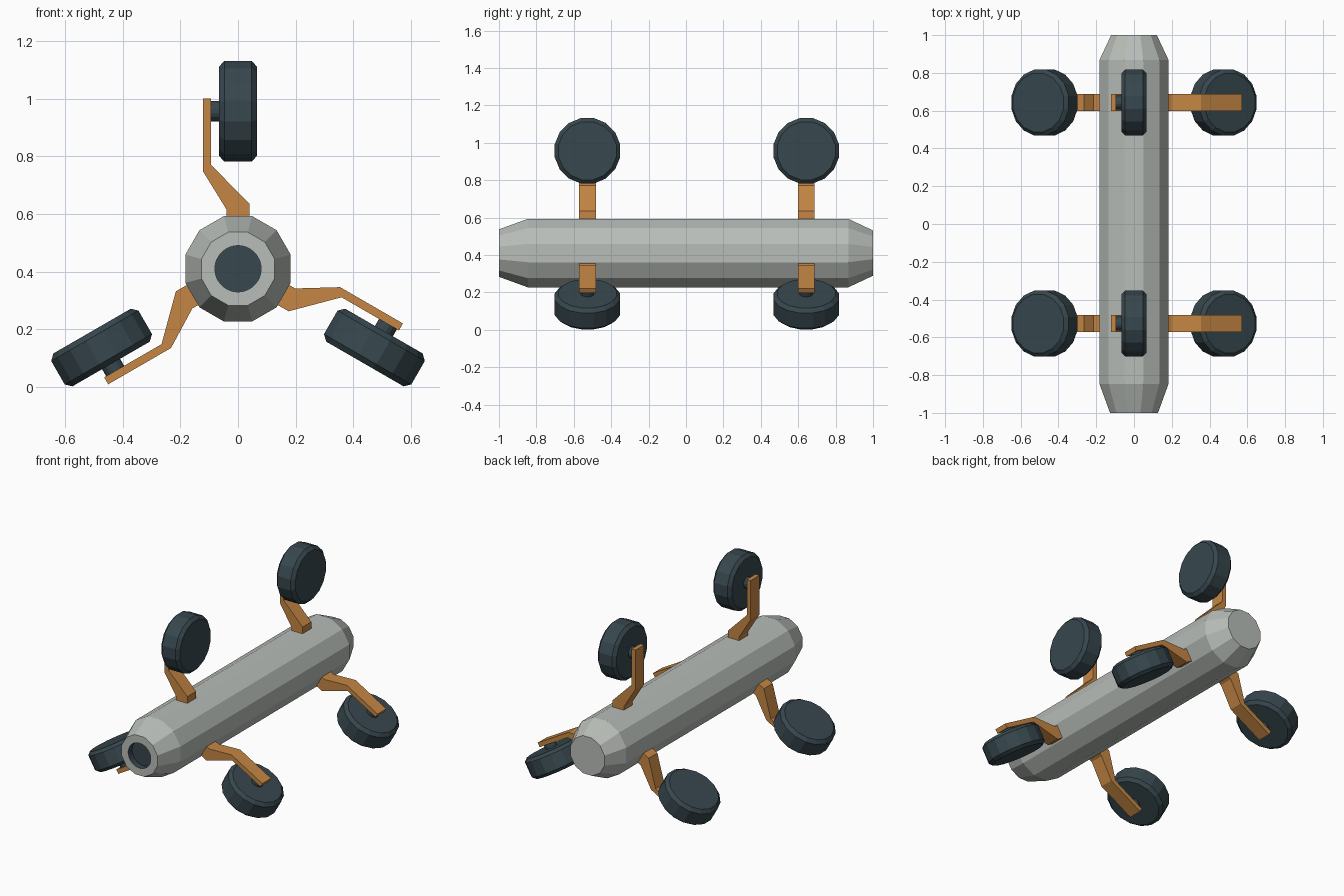
import bpy, bmesh, math
from mathutils import Matrix, Vector

if "Cube" in bpy.data.objects:
    bpy.data.objects.remove(bpy.data.objects["Cube"])


def material(name, rgb):
    m = bpy.data.materials.new(name)
    m.diffuse_color = (*rgb, 1)
    m.use_nodes = True
    m.node_tree.nodes["Principled BSDF"].inputs["Base Color"].default_value = m.diffuse_color
    return m


GREY = material("light grey", (0.48, 0.51, 0.48))
DARK = material("dark slate", (0.038, 0.063, 0.075))
ORANGE = material("burnt orange", (0.56, 0.24, 0.058))

CENTRE_Z = 0.41


def finish(name, bm, mat, matrix):
    bmesh.ops.transform(bm, matrix=matrix, verts=bm.verts)
    bmesh.ops.recalc_face_normals(bm, faces=bm.faces)
    mesh = bpy.data.meshes.new(name)
    bm.to_mesh(mesh)
    bm.free()
    mesh.materials.append(mat)
    ob = bpy.data.objects.new(name, mesh)
    bpy.context.collection.objects.link(ob)
    return ob


def turned(name, rings, sides, mat, matrix):
    """Capped solid along local Y from (position, flat-to-centre radius) rings."""
    bm = bmesh.new()
    loops = []
    for y, apothem in rings:
        r = apothem / math.cos(math.pi / sides)
        angles = [2 * math.pi * (i + 0.5) / sides for i in range(sides)]
        loops.append([bm.verts.new((r * math.sin(a), y, r * math.cos(a))) for a in angles])
    for a, b in zip(loops, loops[1:]):
        for i in range(sides):
            j = (i + 1) % sides
            bm.faces.new((a[i], a[j], b[j], b[i]))
    bm.faces.new(loops[0])
    bm.faces.new(loops[-1])
    return finish(name, bm, mat, matrix)


def extruded(name, profile, width, mat, matrix):
    """XZ profile extruded evenly along Y."""
    bm = bmesh.new()
    face = bm.faces.new([bm.verts.new((x, -width / 2, z)) for x, z in profile])
    new = bmesh.ops.extrude_face_region(bm, geom=[face])["geom"]
    moved = [v for v in new if isinstance(v, bmesh.types.BMVert)]
    bmesh.ops.translate(bm, vec=(0, width, 0), verts=moved)
    return finish(name, bm, mat, matrix)


base = Matrix.Translation((0, 0, CENTRE_Z))

# Hull with tapered ends
hull = turned("hull", [(-1, 0.127), (-0.846, 0.183), (0.868, 0.183), (1, 0.121)], 12, GREY, base)

# Round recess in the nose, lined dark
cutter = turned("nose_cutter", [(-1.1, 0.08), (-0.96, 0.08)], 40, DARK, base)
cutter.hide_render = True
cut = hull.modifiers.new("nose_recess", 'BOOLEAN')
cut.operation = 'DIFFERENCE'
cut.solver = 'EXACT'
cut.object = cutter
bpy.context.view_layer.objects.active = hull
bpy.ops.object.modifier_apply(modifier=cut.name)
bpy.data.objects.remove(cutter)
if len(hull.data.materials) < 2:
    hull.data.materials.append(DARK)
hull.data.materials[1] = DARK
for p in hull.data.polygons:
    inside = all((Vector((hull.data.vertices[v].co.x, 0, hull.data.vertices[v].co.z - CENTRE_Z)).length < 0.085)
                 for v in p.vertices)
    p.material_index = 1 if inside and p.center.y > -0.999 and p.center.y < -0.9 else 0

# Bent arm outline, measured from the hull axis
ARM = [(-0.122, 0.591), (-0.094, 0.591), (-0.094, 0.361), (0.04, 0.226),
       (0.04, 0.165), (-0.04, 0.165), (-0.04, 0.206), (-0.122, 0.339)]
WHEEL = [(-0.066, 0.155), (-0.047, 0.175), (0.047, 0.175), (0.066, 0.155)]

# Two sets of three wheels, evenly spaced around the hull
for place, y in (("front", -0.527), ("rear", 0.643)):
    for k, side in enumerate(("top", "left", "right")):
        spin = Matrix.Translation((0, y, CENTRE_Z)) @ Matrix.Rotation(-k * math.tau / 3, 4, 'Y')
        axle = spin @ Matrix.Translation((0, 0, 0.547)) @ Matrix.Rotation(-math.pi / 2, 4, 'Z')
        extruded(f"{place}_{side}_arm", ARM, 0.089, ORANGE, spin)
        turned(f"{place}_{side}_wheel", WHEEL, 16, DARK, axle)
        turned(f"{place}_{side}_hub", [(-0.096, 0.036), (-0.06, 0.036)], 16, DARK, axle)
